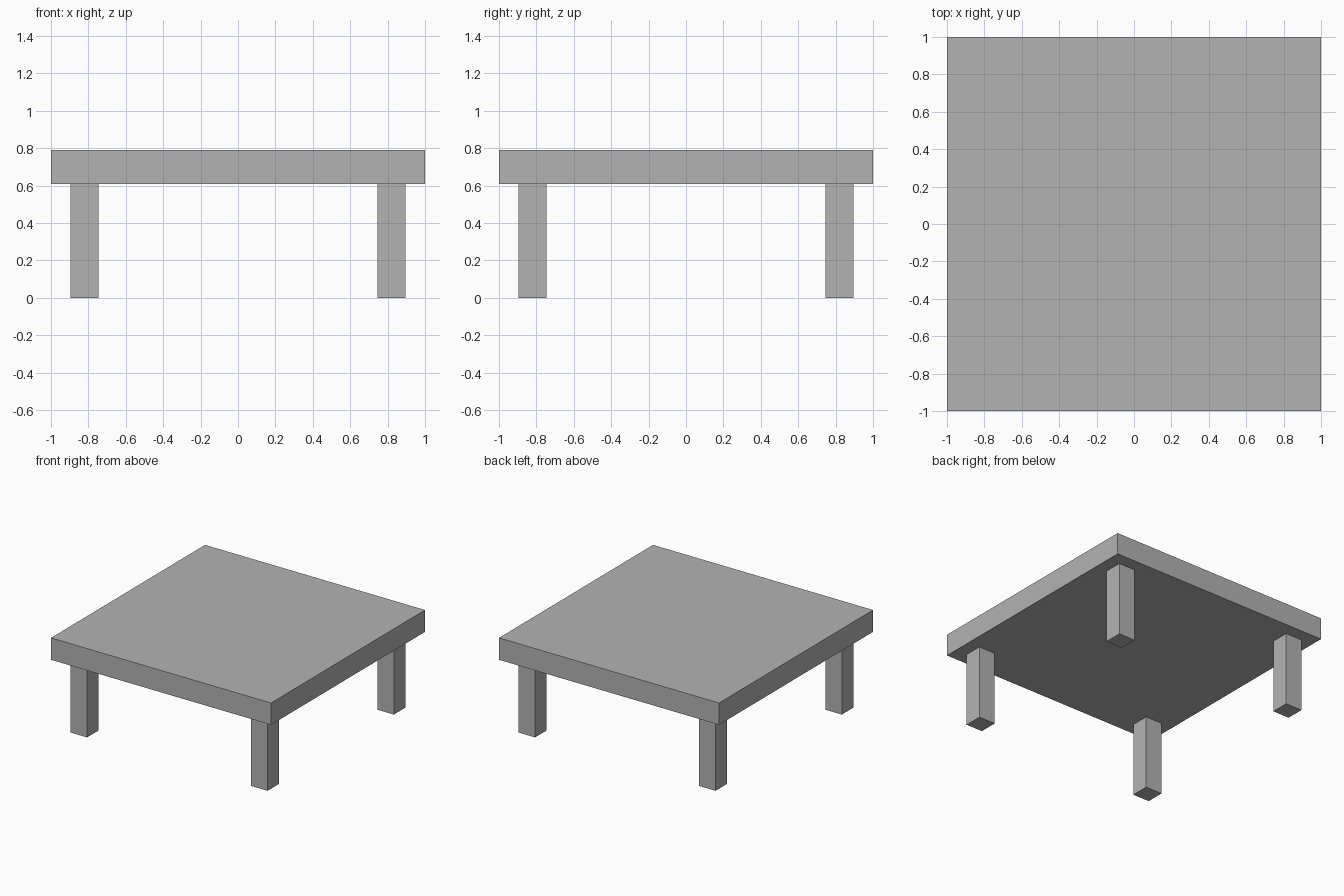
import bpy

cube = bpy.data.objects.get("Cube")
if cube:
    bpy.data.objects.remove(cube, do_unlink=True)

# One plain grey for the whole table
GREY = (0.45, 0.45, 0.45, 1.0)
grey = bpy.data.materials.new("plain_grey")
grey.use_nodes = True
grey.diffuse_color = GREY
grey.node_tree.nodes["Principled BSDF"].inputs["Base Color"].default_value = GREY

TOP_WIDTH = 2.0
LEG_HEIGHT = 0.61
TABLE_HEIGHT = 0.79
LEG_WIDTH = 0.15
LEG_OFFSET = 0.82


def add_block(name, x, y, bottom, top, width):
    """Square block between two heights."""
    bpy.ops.mesh.primitive_cube_add(size=1, location=(x, y, (bottom + top) / 2))
    block = bpy.context.object
    block.name = name
    block.scale = (width, width, top - bottom)
    bpy.ops.object.transform_apply(location=False, rotation=False, scale=True)
    block.data.materials.append(grey)
    return block


# Thick square table top
add_block("table_top", 0, 0, LEG_HEIGHT, TABLE_HEIGHT, TOP_WIDTH)

# Four square legs, set in from the corners
for depth, sy in (("front", -1), ("back", 1)):
    for side, sx in (("left", 1), ("right", -1)):
        add_block(f"{depth}_{side}_leg", sx * LEG_OFFSET, sy * LEG_OFFSET,
                  0, LEG_HEIGHT, LEG_WIDTH)
